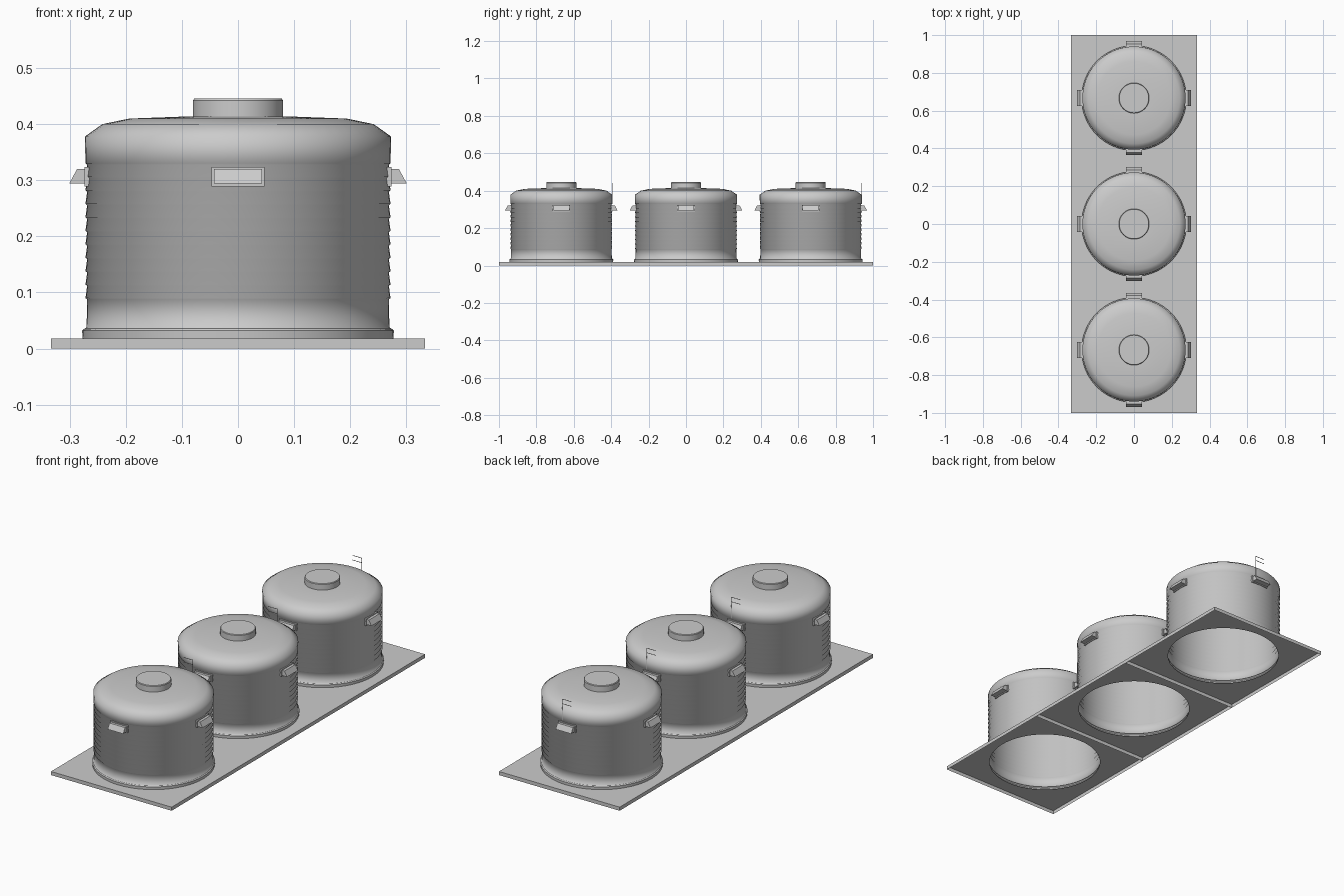
import bpy, bmesh, math
from mathutils import Matrix, Vector

cube = bpy.data.objects.get("Cube")
if cube:
    bpy.data.objects.remove(cube)

SEGMENTS = 64
HALF_TILE = 1 / 3
PLATE_TOP = 0.018

grey = bpy.data.materials.new("light_grey")
grey.use_nodes = True
grey.diffuse_color = (0.6, 0.6, 0.6, 1)
grey.node_tree.nodes["Principled BSDF"].inputs["Base Color"].default_value = (0.6, 0.6, 0.6, 1)


def make_object(name, bm, y, smooth_angle=None):
    mesh = bpy.data.meshes.new(name)
    bm.to_mesh(mesh)
    bm.free()
    mesh.materials.append(grey)
    if smooth_angle:
        for poly in mesh.polygons:
            poly.use_smooth = True
        mesh.set_sharp_from_angle(angle=math.radians(smooth_angle))
    obj = bpy.data.objects.new(name, mesh)
    obj.location.y = y
    bpy.context.collection.objects.link(obj)
    return obj


def loft(profile, square_rings=0):
    """Surface through stacked rings; the first square_rings are square, a zero radius closes it."""
    bm = bmesh.new()
    previous = None
    for i, (r, z) in enumerate(profile):
        if r == 0:
            tip = bm.verts.new((0, 0, z))
            for j in range(SEGMENTS):
                bm.faces.new((previous[j], previous[(j + 1) % SEGMENTS], tip))
            break
        ring = []
        for j in range(SEGMENTS):
            a = math.tau * j / SEGMENTS
            c, s = math.cos(a), math.sin(a)
            k = r / max(abs(c), abs(s)) if i < square_rings else r
            ring.append(bm.verts.new((c * k, s * k, z)))
        if previous:
            for j in range(SEGMENTS):
                n = (j + 1) % SEGMENTS
                bm.faces.new((previous[j], previous[n], ring[n], ring[j]))
        previous = ring
    return bm


def add_box(bm, low, high):
    low, high = Vector(low), Vector(high)
    matrix = Matrix.Translation((low + high) / 2) @ Matrix.Diagonal((*(high - low), 1))
    bmesh.ops.create_cube(bm, size=1, matrix=matrix)


def add_hood(bm, turn):
    # Sloped hood on a thin backing frame, made on the +x side and then turned
    part = bmesh.new()
    w = 0.043
    section = [(0.266, 0.294), (0.301, 0.294), (0.287, 0.32), (0.266, 0.32)]
    ends = [[part.verts.new((r, y, z)) for r, z in section] for y in (-w, w)]
    part.faces.new(ends[0])
    part.faces.new(ends[1][::-1])
    for i in range(4):
        n = (i + 1) % 4
        part.faces.new((ends[0][i], ends[1][i], ends[1][n], ends[0][n]))
    add_box(part, (0.262, -0.047, 0.289), (0.274, 0.047, 0.324))
    bmesh.ops.recalc_face_normals(part, faces=part.faces)
    part.transform(Matrix.Rotation(turn, 4, "Z"))
    scratch = bpy.data.meshes.new("scratch")
    part.to_mesh(scratch)
    part.free()
    bm.from_mesh(scratch)
    bpy.data.meshes.remove(scratch)


# Wall of overlapping bands, then the rounded shoulder and shallow roof
wall = [(0.276, 0.0335), (0.27, 0.038)]
BANDS = 10
for i in range(BANDS + 1):
    z = 0.09 + 0.024 * i
    wall += [(0.269, z - 0.0025), (0.272, z)]
wall += [(0.273, 0.378), (0.242, 0.4), (0.194, 0.41), (0.085, 0.414), (0, 0.414)]

flange = [(0.277, PLATE_TOP), (0.278, 0.032), (0.275, 0.035), (0.27, 0.036)]
cap = [(0.0805, 0.41), (0.0805, 0.442), (0.078, 0.4455), (0, 0.4455)]
plate = [(HALF_TILE, 0), (HALF_TILE, PLATE_TOP), (0.265, PLATE_TOP)]

for place, y in (("front", -2 * HALF_TILE), ("middle", 0), ("back", 2 * HALF_TILE)):
    make_object(place + "_base_plate", loft(plate, square_rings=2), y)
    make_object(place + "_tank_flange", loft(flange), y, 30)
    make_object(place + "_tank_shell", loft(wall), y, 75)
    make_object(place + "_roof_cap", loft(cap), y, 35)

    # Four hooded vents around the wall
    hoods = bmesh.new()
    for quarter in range(4):
        add_hood(hoods, quarter * math.pi / 2)
    make_object(place + "_vent_hoods", hoods, y)

    # Thin post with two short rungs at the back of the roof
    rail = bmesh.new()
    add_box(rail, (0.024, 0.272, 0.33), (0.026, 0.274, 0.44))
    for z in (0.415, 0.438):
        add_box(rail, (-0.025, 0.272, z), (0.025, 0.274, z + 0.002))
    make_object(place + "_ladder_rail", rail, y)
